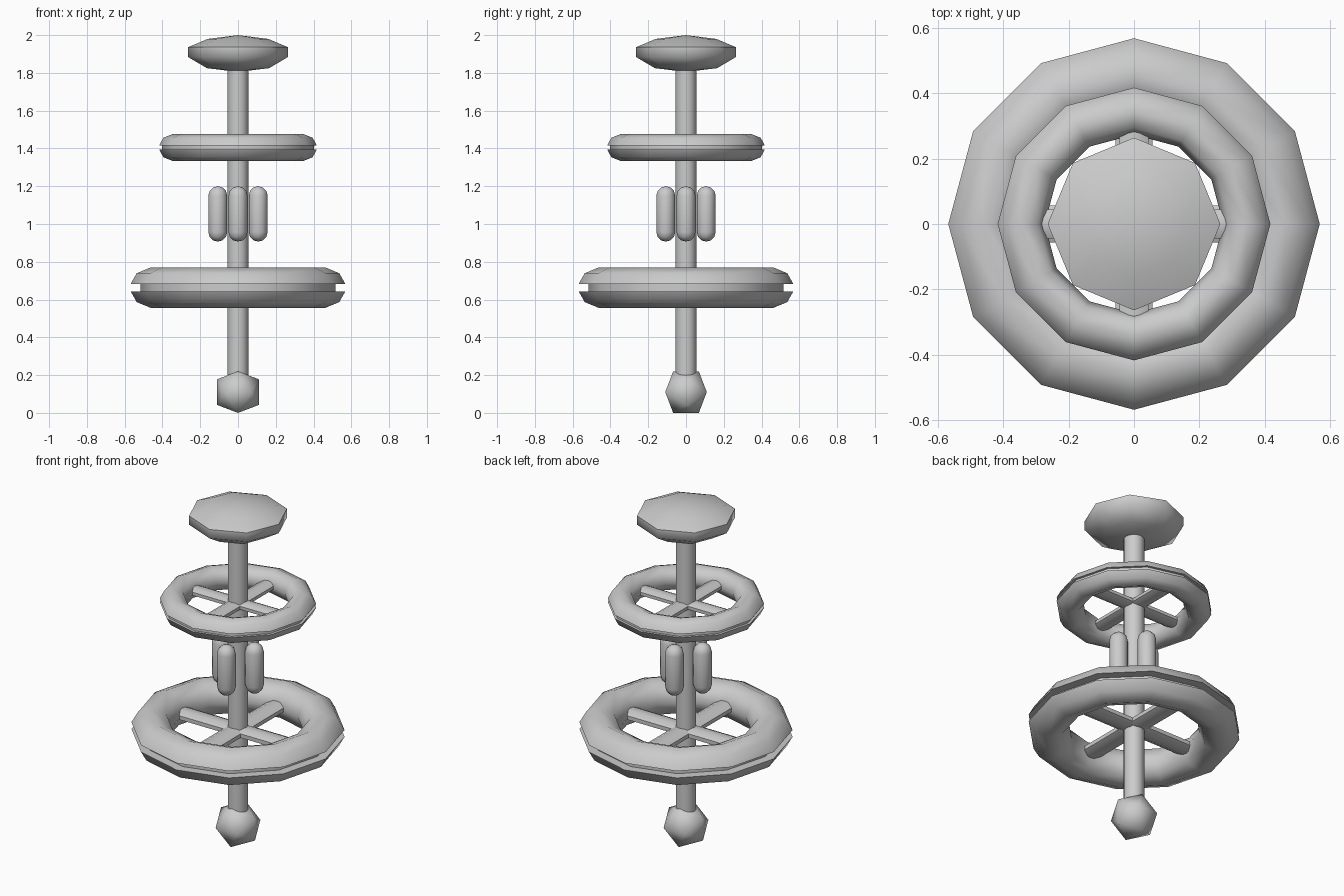
import bpy, bmesh
from math import cos, sin, pi, radians
from mathutils import Matrix, Vector

cube = bpy.data.objects.get("Cube")
if cube:
    bpy.data.objects.remove(cube, do_unlink=True)

GREY = (0.6, 0.6, 0.6, 1.0)
grey = bpy.data.materials.new("hull grey")
grey.use_nodes = True
grey.diffuse_color = GREY
shader = next(n for n in grey.node_tree.nodes if n.type == 'BSDF_PRINCIPLED')
shader.inputs["Base Color"].default_value = GREY


def finish(name, bm, angle=60):
    """Turn a bmesh into a smooth-shaded grey object."""
    bmesh.ops.recalc_face_normals(bm, faces=bm.faces)
    mesh = bpy.data.meshes.new(name)
    bm.to_mesh(mesh)
    bm.free()
    mesh.materials.append(grey)
    obj = bpy.data.objects.new(name, mesh)
    bpy.context.collection.objects.link(obj)
    bpy.ops.object.select_all(action='DESELECT')
    obj.select_set(True)
    bpy.context.view_layer.objects.active = obj
    bpy.ops.object.shade_smooth_by_angle(angle=radians(angle))
    return obj


def lathe(name, profile, sides, centre=(0, 0, 0), closed=False):
    """Revolve (radius, height) points around a vertical axis."""
    bm = bmesh.new()
    verts = [bm.verts.new((r, 0, z)) for r, z in profile]
    edges = [bm.edges.new(pair) for pair in zip(verts, verts[1:])]
    if closed:
        edges.append(bm.edges.new((verts[-1], verts[0])))
    bmesh.ops.spin(bm, geom=verts + edges, cent=(0, 0, 0), axis=(0, 0, 1),
                   angle=2 * pi, steps=sides, use_merge=True)
    bmesh.ops.remove_doubles(bm, verts=bm.verts, dist=0.0005)
    bmesh.ops.translate(bm, verts=bm.verts, vec=centre)
    return finish(name, bm)


def wheel(label, z, major, minor, slot, slot_radius, spoke_width, spoke_height):
    # Octagonal tube with a slot around its outer edge
    outer = major + minor
    tube = [(slot_radius, -slot), (slot_radius, slot), (outer, slot)]
    for i in range(1, 8):
        a = i * pi / 4
        tube.append((major + minor * cos(a), minor * sin(a)))
    tube.append((outer, -slot))
    lathe(label + "_ring", tube, 12, (0, 0, z), closed=True)

    # Two crossing flattened spokes
    for axis in "xy":
        bm = bmesh.new()
        bmesh.ops.create_cone(bm, cap_ends=True, segments=8, radius1=0.5,
                              radius2=0.5, depth=2 * major,
                              matrix=Matrix.Rotation(pi / 8, 4, 'Z'))
        k = 1 / cos(pi / 8)
        bmesh.ops.scale(bm, verts=bm.verts, vec=(spoke_height * k, spoke_width * k, 1))
        bmesh.ops.rotate(bm, verts=bm.verts, matrix=Matrix.Rotation(pi / 2, 3, 'Y'))
        if axis == "y":
            bmesh.ops.rotate(bm, verts=bm.verts, matrix=Matrix.Rotation(pi / 2, 3, 'Z'))
        bmesh.ops.translate(bm, verts=bm.verts, vec=(0, 0, z))
        finish(label + "_spokes_" + axis, bm)


# Central shaft
lathe("central_shaft", [(0, 0.18), (0.055, 0.18), (0.055, 1.84), (0, 1.84)], 16)

# Saucer at the top
lathe("top_saucer", [(0, 2.0), (0.16, 1.98), (0.264, 1.936), (0.264, 1.884),
                     (0.165, 1.825), (0, 1.805)], 8)

# Large lower and small upper wheels
wheel("lower", 0.663, 0.46, 0.108, 0.02, 0.515, 0.114, 0.055)
wheel("upper", 1.405, 0.345, 0.072, 0.01, 0.402, 0.09, 0.045)

# Four capsule pods around the shaft
top, bottom, radius = 1.2, 0.907, 0.05
cap = [(radius * sin(a), radius * (cos(a) - 1)) for a in (0, pi / 6, pi / 3, pi / 2)]
capsule = [(r, top + h) for r, h in cap] + [(r, bottom - h) for r, h in reversed(cap)]
for i in range(4):
    a = i * pi / 2
    lathe("pod_%d" % (i + 1), capsule, 12, (0.107 * cos(a), 0.107 * sin(a), 0))

# Twenty-sided ball at the foot
bm = bmesh.new()
golden = (1 + 5 ** 0.5) / 2
unit = 0.11 / golden
for s in (-1, 1):
    for t in (-golden, golden):
        for p in ((0, s, t), (s, t, 0), (t, 0, s)):
            bm.verts.new(Vector(p) * unit + Vector((0, 0, 0.11)))
bmesh.ops.convex_hull(bm, input=bm.verts)
finish("foot_ball", bm)
